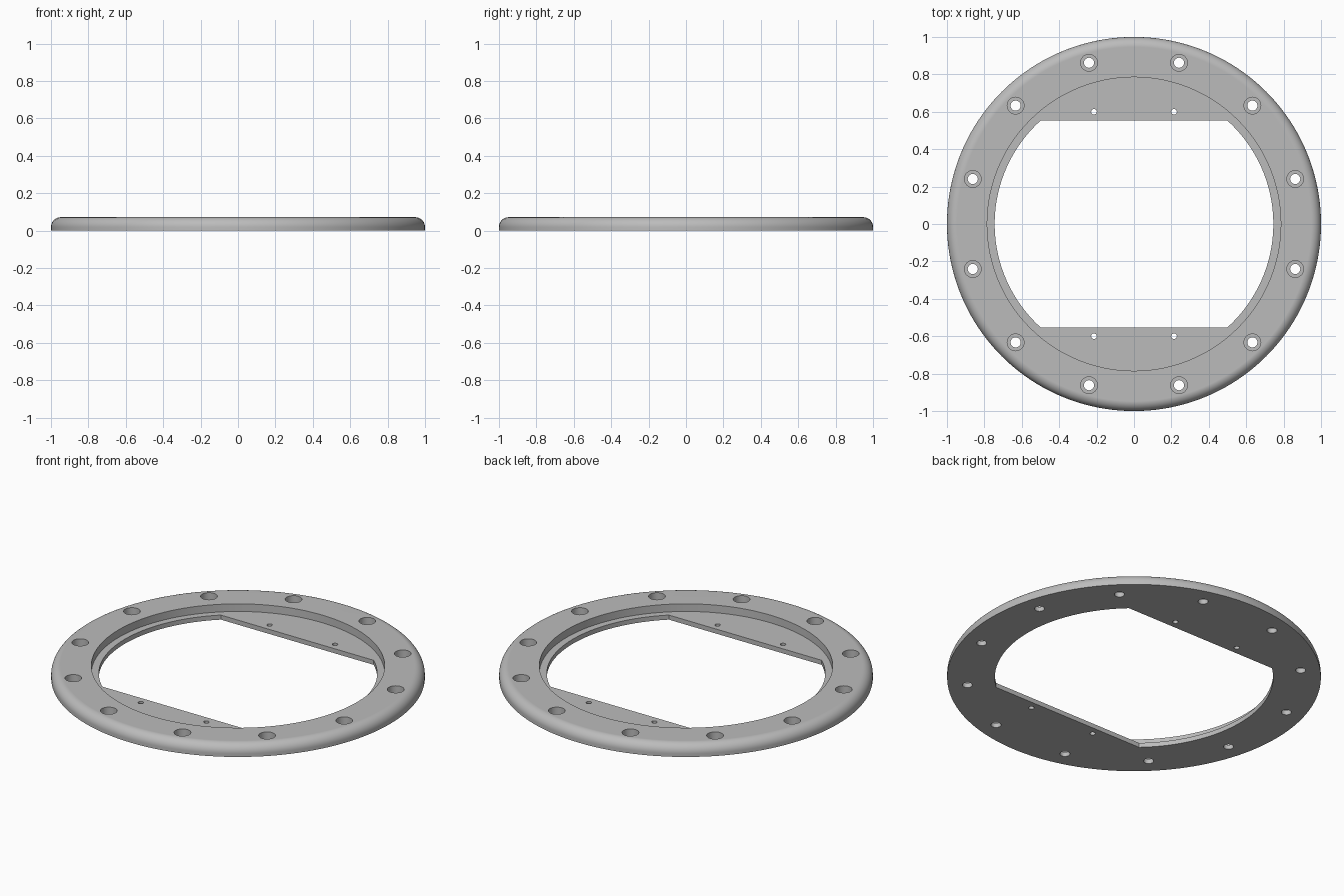
import bpy
import bmesh
from math import sin, cos, asin, pi, radians
from mathutils import Matrix, Vector

cube = bpy.data.objects.get("Cube")
if cube:
    bpy.data.objects.remove(cube, do_unlink=True)

HEIGHT, FLOOR, FILLET = 0.072, 0.027, 0.053
RECESS_R, OPENING_R, OPENING_Y = 0.785, 0.745, 0.553

grey = bpy.data.materials.new("plain grey")
grey.use_nodes = True
colour = (0.5, 0.5, 0.5, 1)
grey.diffuse_color = colour
grey.node_tree.nodes["Principled BSDF"].inputs["Base Color"].default_value = colour


def make_object(name, bm):
    bmesh.ops.recalc_face_normals(bm, faces=bm.faces)
    mesh = bpy.data.meshes.new(name)
    bm.to_mesh(mesh)
    bm.free()
    mesh.materials.append(grey)
    obj = bpy.data.objects.new(name, mesh)
    bpy.context.collection.objects.link(obj)
    return obj


def add_prism(bm, outline, z0, z1):
    face = bm.faces.new([bm.verts.new((x, y, z0)) for x, y in outline])
    ext = bmesh.ops.extrude_face_region(bm, geom=[face], use_keep_orig=True)
    verts = [v for v in ext["geom"] if isinstance(v, bmesh.types.BMVert)]
    bmesh.ops.translate(bm, verts=verts, vec=(0, 0, z1 - z0))


def circle(x, y, r, n):
    return [(x + r * cos(2 * pi * i / n), y + r * sin(2 * pi * i / n)) for i in range(n)]


# Solid disc with a rounded upper rim, turned from a half profile
bm = bmesh.new()
rim = [(1 - FILLET + FILLET * cos(a), HEIGHT - FILLET + FILLET * sin(a))
       for a in (radians(9 * i) for i in range(11))]
profile = [(1, 0)] + rim
SEGMENTS = 160
rings = [[bm.verts.new((x, y, z)) for x, y in circle(0, 0, r, SEGMENTS)] for r, z in profile]
for low, high in zip(rings, rings[1:]):
    for i in range(SEGMENTS):
        j = (i + 1) % SEGMENTS
        bm.faces.new((low[i], low[j], high[j], high[i]))
bm.faces.new(rings[0])
bm.faces.new(rings[-1])
ring = make_object("mounting_ring", bm)

# Bolt positions, three per quadrant
bolts = [Matrix.Rotation(radians(90 * q + a), 2) @ Vector((0.895, 0))
         for q in range(4) for a in (15.6, 45, 74.4)]

# Cutter for the round recess and the counterbores
bm = bmesh.new()
add_prism(bm, circle(0, 0, RECESS_R, 128), FLOOR, 0.2)
for b in bolts:
    add_prism(bm, circle(b.x, b.y, 0.045, 32), FLOOR, 0.2)
recess_cutter = make_object("recess_cutter", bm)

# Cutter for the flat-sided opening, bolt holes and small screw holes
bm = bmesh.new()
half = asin(OPENING_Y / OPENING_R)
arc = [-half + 2 * half * i / 40 for i in range(41)]
opening = [(s * OPENING_R * cos(a), s * OPENING_R * sin(a)) for s in (1, -1) for a in arc]
add_prism(bm, opening, -0.1, 0.2)
for b in bolts:
    add_prism(bm, circle(b.x, b.y, 0.027, 32), -0.1, 0.2)
for sx in (1, -1):
    for sy in (1, -1):
        add_prism(bm, circle(sx * 0.214, sy * 0.6, 0.015, 20), -0.1, 0.2)
through_cutter = make_object("through_cutter", bm)

# Cut the ring and bake the result
for cutter in (recess_cutter, through_cutter):
    mod = ring.modifiers.new(cutter.name, 'BOOLEAN')
    mod.operation = 'DIFFERENCE'
    mod.solver = 'EXACT'
    mod.object = cutter
bpy.context.view_layer.update()
evaluated = ring.evaluated_get(bpy.context.evaluated_depsgraph_get())
baked = bpy.data.meshes.new_from_object(evaluated)
ring.modifiers.clear()
ring.data = baked
for cutter in (recess_cutter, through_cutter):
    bpy.data.objects.remove(cutter, do_unlink=True)

# Smooth the round walls while keeping the flats crisp
bpy.ops.object.select_all(action='DESELECT')
ring.select_set(True)
bpy.context.view_layer.objects.active = ring
bpy.ops.object.shade_smooth_by_angle(angle=radians(30))
weighted = ring.modifiers.new("weighted_normals", 'WEIGHTED_NORMAL')
weighted.keep_sharp = True
